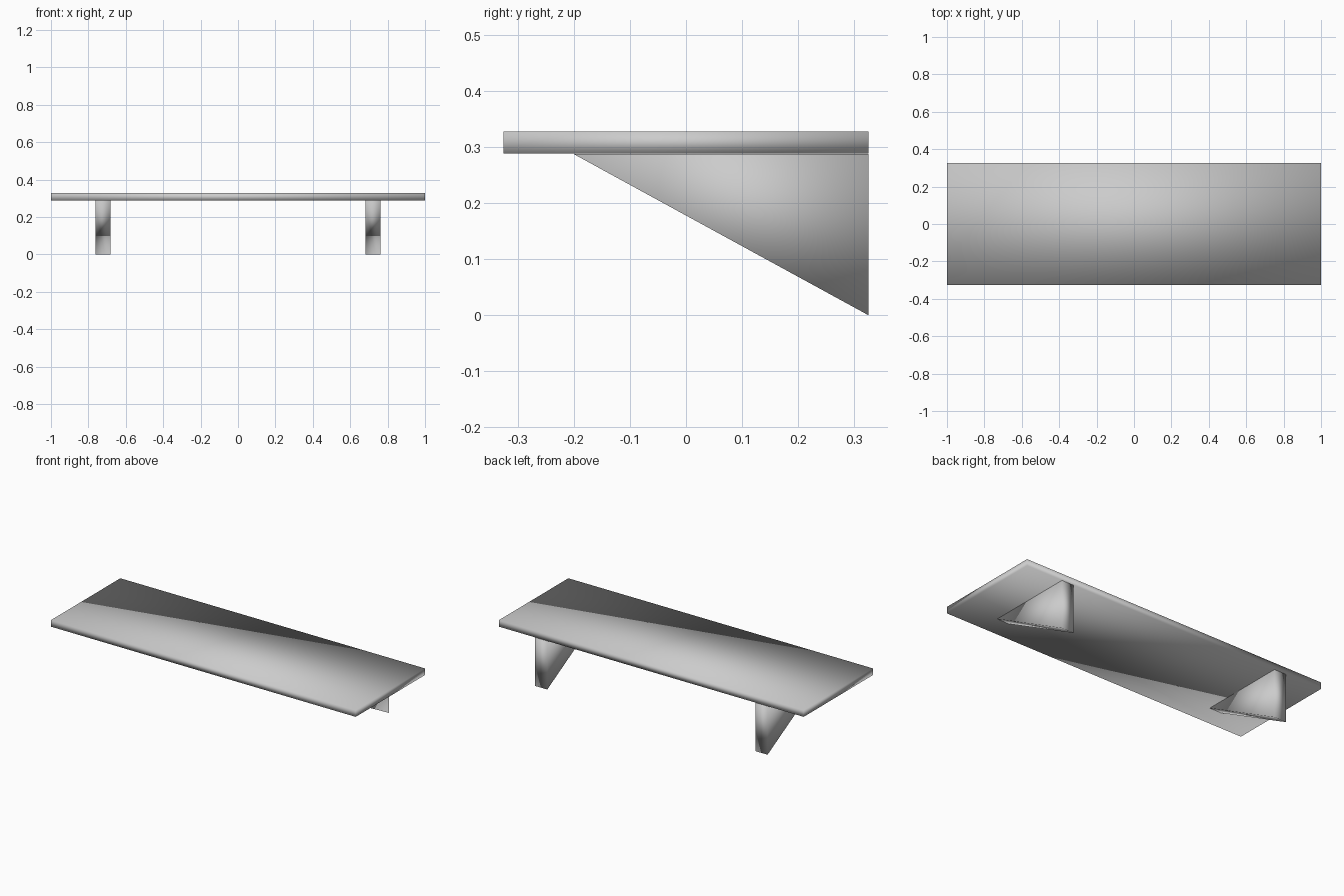
import bpy
import bmesh
from mathutils import Vector

cube = bpy.data.objects.get("Cube")
if cube:
    bpy.data.objects.remove(cube, do_unlink=True)

# Plain grey for the whole shelf
grey = bpy.data.materials.new("plain_grey")
grey.use_nodes = True
colour = (0.6, 0.6, 0.6, 1.0)
grey.diffuse_color = colour
grey.node_tree.nodes["Principled BSDF"].inputs["Base Color"].default_value = colour


def extrude_profile(name, profile, x_min, x_max):
    """Sweep a (y, z) outline along x into a smooth-shaded solid."""
    bm = bmesh.new()
    face = bm.faces.new([bm.verts.new((x_min, y, z)) for y, z in profile])
    swept = bmesh.ops.extrude_face_region(bm, geom=[face])["geom"]
    verts = [v for v in swept if isinstance(v, bmesh.types.BMVert)]
    bmesh.ops.translate(bm, verts=verts, vec=Vector((x_max - x_min, 0, 0)))
    bmesh.ops.recalc_face_normals(bm, faces=bm.faces)
    for f in bm.faces:
        f.smooth = True
    mesh = bpy.data.meshes.new(name)
    bm.to_mesh(mesh)
    bm.free()
    mesh.materials.append(grey)
    obj = bpy.data.objects.new(name, mesh)
    bpy.context.collection.objects.link(obj)
    return obj


# Shelf board
depth, underside, top = 0.325, 0.288, 0.327
extrude_profile("shelf_board",
                [(-depth, underside), (depth, underside), (depth, top), (-depth, top)],
                -1.0, 1.0)

# Triangular wall brackets, upright at the back
wedge = [(-0.2, underside - 0.001), (depth, 0.0), (depth, underside - 0.001)]
for name, x in (("left_bracket", 0.723), ("right_bracket", -0.723)):
    extrude_profile(name, wedge, x - 0.04, x + 0.04)
